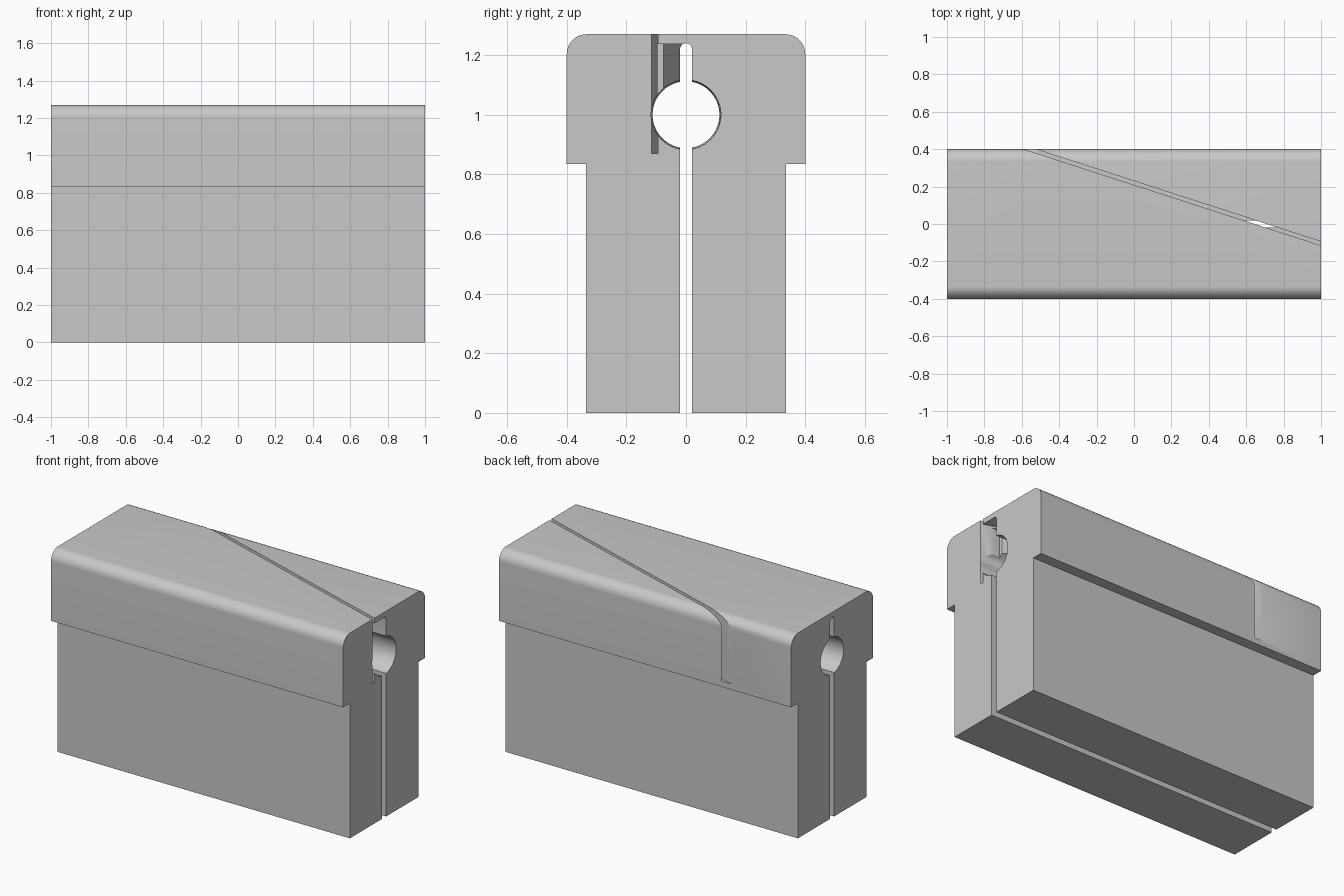
import bpy, bmesh, math
from mathutils import Vector

cube = bpy.data.objects.get("Cube")
if cube:
    bpy.data.objects.remove(cube, do_unlink=True)

grey = bpy.data.materials.new("plain grey")
grey.use_nodes = True
grey.diffuse_color = (0.58, 0.58, 0.58, 1)
grey.node_tree.nodes["Principled BSDF"].inputs["Base Color"].default_value = grey.diffuse_color


def arc(cy, cz, r, start, end, steps):
    """Points on an arc, angles in degrees."""
    angles = [math.radians(start + (end - start) * i / steps) for i in range(steps + 1)]
    return [(cy + r * math.cos(a), cz + r * math.sin(a)) for a in angles]


def prism(name, outline, place, depth):
    """Extrude a flat outline; place maps an outline point into space."""
    bm = bmesh.new()
    face = bm.faces.new([bm.verts.new(place(*p)) for p in outline])
    new = bmesh.ops.extrude_face_region(bm, geom=[face])["geom"]
    bmesh.ops.translate(bm, vec=Vector(depth),
                        verts=[g for g in new if isinstance(g, bmesh.types.BMVert)])
    bmesh.ops.recalc_face_normals(bm, faces=bm.faces)
    mesh = bpy.data.meshes.new(name)
    bm.to_mesh(mesh)
    bm.free()
    mesh.materials.append(grey)
    obj = bpy.data.objects.new(name, mesh)
    bpy.context.collection.objects.link(obj)
    return obj


def cut(target, cutter):
    mod = target.modifiers.new("cut", 'BOOLEAN')
    mod.operation = 'DIFFERENCE'
    mod.solver = 'EXACT'
    mod.object = cutter
    bpy.ops.object.select_all(action='DESELECT')
    target.select_set(True)
    bpy.context.view_layer.objects.active = target
    bpy.ops.object.modifier_apply(modifier=mod.name)
    bpy.data.objects.remove(cutter, do_unlink=True)


# T-shaped block with rounded upper corners
half = [(0.335, 0), (0.335, 0.835), (0.4, 0.835)] + arc(0.333, 1.203, 0.067, 0, 90, 12)
outline = half + [(-y, z) for y, z in reversed(half)]
block = prism("clamp_block", outline, lambda y, z: (-1, y, z), (2, 0, 0))

# Long central slot with a rounded top
slot = [(-0.02, -0.1), (0.02, -0.1)] + arc(0, 1.22, 0.02, 0, 180, 12)
cut(block, prism("slot_cutter", slot, lambda y, z: (-1.1, y, z), (2.2, 0, 0)))

# Slightly tapered bore
bpy.ops.mesh.primitive_cone_add(vertices=64, radius1=0.112, radius2=0.117, depth=2.02,
                                location=(0, 0, 1), rotation=(0, math.pi / 2, 0))
bore = bpy.context.object
bore.name = "bore_cutter"
bore.data.materials.append(grey)
cut(block, bore)


# Diagonal slit from the back face to the right end
def front_wall(x):
    return -0.115 - 0.324 * (x - 1)


slit = [(x, front_wall(x) + dy) for x, dy in ((-1, 0), (1.1, 0), (1.1, 0.021), (-1, 0.021))]
cut(block, prism("slit_cutter", slit, lambda x, y: (x, y, 0.87), (0, 0, 0.6)))

# Pocket between slit and slot at the right end
pocket = [(1.1, -0.095), (0.88, -0.095), (0.88, front_wall(0.88)),
          (0.7, front_wall(0.7)), (0.7, 0.001), (1.1, 0.001)]
cut(block, prism("pocket_cutter", pocket, lambda x, y: (x, y, 1.0), (0, 0, 0.238)))

bpy.ops.object.shade_smooth_by_angle(angle=math.radians(30))
